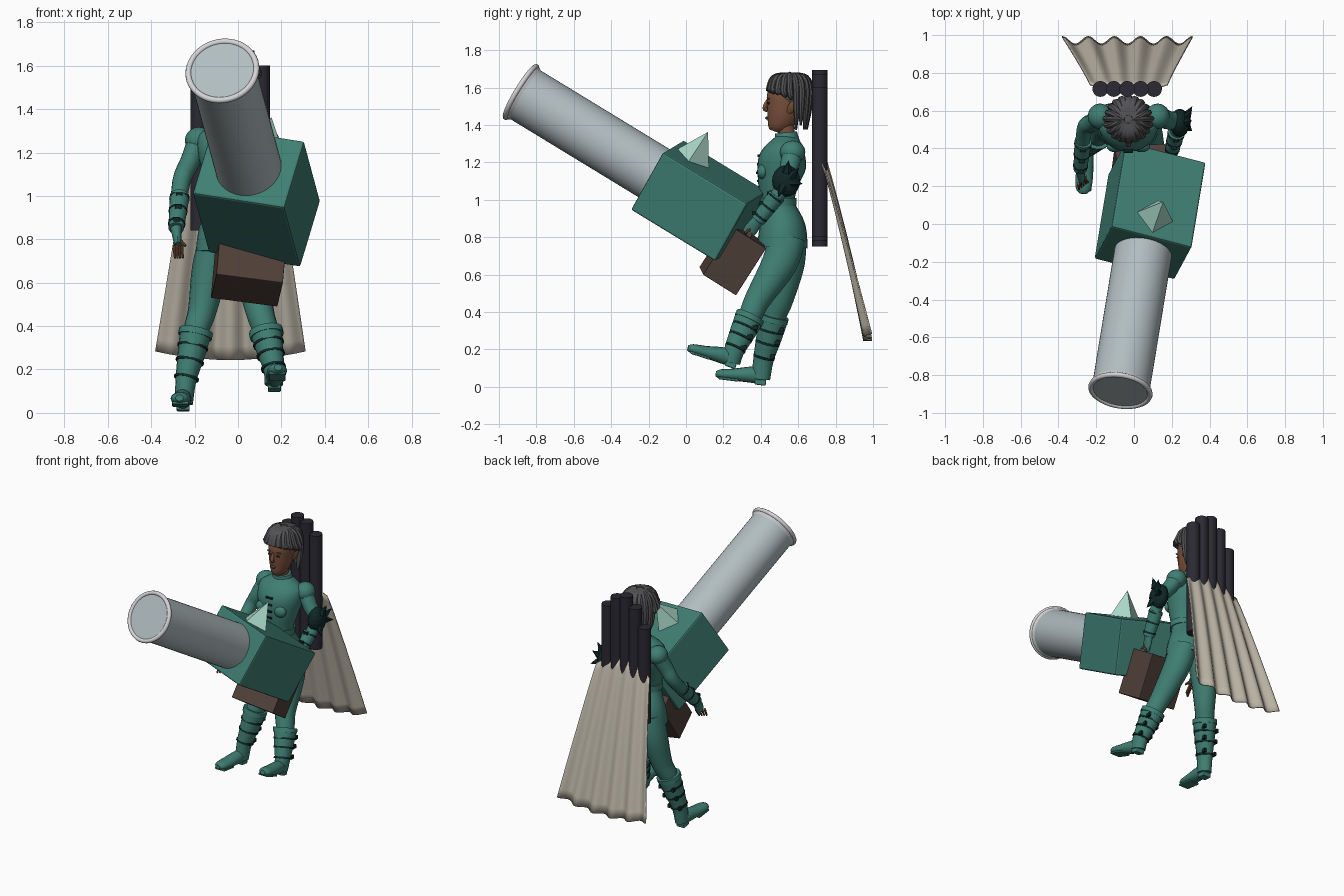
import bpy, bmesh, math
from math import sin, cos, pi, radians
from mathutils import Matrix, Vector

old = bpy.data.objects.get("Cube")
if old:
    bpy.data.objects.remove(old, do_unlink=True)


def material(name, r, g, b):
    m = bpy.data.materials.new(name)
    m.use_nodes = True
    m.diffuse_color = (r, g, b, 1)
    m.node_tree.nodes["Principled BSDF"].inputs["Base Color"].default_value = (r, g, b, 1)
    return m


TEAL = material("teal cloth", .05, .21, .17)
STEEL = material("pale steel", .44, .51, .53)
RIM = material("bright rim", .65, .65, .67)
BROWN = material("dark brown", .08, .05, .04)
BLACK = material("blue black", .024, .022, .032)
BEIGE = material("beige cloth", .5, .46, .38)
MINT = material("mint crystal", .4, .68, .58)
SKIN = material("brown skin", .19, .08, .043)
HAIR = material("grey hair", .085, .083, .088)
DARK = material("dark teal leather", .005, .02, .02)


def finish(name, bm, mat, smooth=True, bevel=0):
    bmesh.ops.recalc_face_normals(bm, faces=bm.faces)
    mesh = bpy.data.meshes.new(name)
    bm.to_mesh(mesh)
    bm.free()
    mesh.materials.append(mat)
    ob = bpy.data.objects.new(name, mesh)
    bpy.context.collection.objects.link(ob)
    if bevel:
        mod = ob.modifiers.new("bevel", "BEVEL")
        mod.width, mod.segments = bevel, 2
    if smooth:
        bpy.ops.object.select_all(action="DESELECT")
        ob.select_set(True)
        bpy.context.view_layer.objects.active = ob
        bpy.ops.object.shade_smooth_by_angle(angle=radians(40))
    return ob


def curve_through(keys, steps):
    """Smooth interpolation of (x, y, z, rx, ry) key sections."""
    keys = [Vector(k) for k in keys]
    out = []
    for i in range(len(keys) - 1):
        a, b, c, d = (keys[min(max(i + k, 0), len(keys) - 1)] for k in (-1, 0, 1, 2))
        for s in range(steps):
            t = s / steps
            out.append(b + (c - a) * (t / 2) + (a * 2 - b * 5 + c * 4 - d) * (t * t / 2)
                       + (b * 3 - a - c * 3 + d) * (t ** 3 / 2))
    return out + [keys[-1]]


def loft(name, mat, keys, sides=16, steps=4):
    """Tube with elliptical sections along a path."""
    path = curve_through(keys, steps)
    bm = bmesh.new()
    rings = []
    for i, p in enumerate(path):
        t = (path[min(i + 1, len(path) - 1)].xyz - path[max(i - 1, 0)].xyz).normalized()
        side = (Vector((1, 0, 0)) - t * t.x).normalized()
        up = t.cross(side)
        rings.append([bm.verts.new(p.xyz + side * p[3] * cos(a) + up * p[4] * sin(a))
                      for a in (2 * pi * k / sides for k in range(sides))])
    for lo, hi in zip(rings, rings[1:]):
        for k in range(sides):
            n = (k + 1) % sides
            bm.faces.new((lo[k], lo[n], hi[n], hi[k]))
    bm.faces.new(rings[0])
    bm.faces.new(rings[-1])
    return finish(name, bm, mat)


def box(name, mat, size, frame, bevel=0):
    bm = bmesh.new()
    bmesh.ops.create_cube(bm, size=1, matrix=frame @ Matrix.Diagonal((*size, 1)))
    return finish(name, bm, mat, False, bevel)


def cone(name, mat, r1, r2, depth, frame, sides=32, smooth=True):
    bm = bmesh.new()
    bmesh.ops.create_cone(bm, cap_ends=True, segments=sides, radius1=r1, radius2=r2,
                          depth=depth, matrix=frame)
    return finish(name, bm, mat, smooth)


def ball(name, mat, center, radii, smooth=True):
    bm = bmesh.new()
    bmesh.ops.create_uvsphere(bm, u_segments=16, v_segments=10, radius=1,
                              matrix=at(*center) @ Matrix.Diagonal((*radii, 1)))
    return finish(name, bm, mat, smooth)


def at(x, y, z):
    return Matrix.Translation((x, y, z))


def frame_from(origin, right, back):
    x, y = Vector(right).normalized(), Vector(back)
    y = (y - x * y.dot(x)).normalized()
    m = Matrix((x, y, x.cross(y))).transposed().to_4x4()
    m.translation = origin
    return m


# Cannon: housing, barrel with flared lip, crystal and magazine
gun = frame_from((.085, .071, .995), (.424, -.11, -.066), (.059, .454, -.272))
forward = Matrix.Rotation(pi / 2, 4, "X")
box("cannon_housing", TEAL, (.443, .533, .364), gun, .01)
cone("cannon_barrel", STEEL, .153, .153, .9, gun @ at(0, -.68, 0) @ forward, 48)
cone("barrel_flare", RIM, .153, .168, .03, gun @ at(0, -1.11, 0) @ forward, 48)
cone("muzzle_face", STEEL, .15, .15, .02, gun @ at(0, -1.122, 0) @ forward, 48)
bpy.ops.mesh.primitive_torus_add(major_radius=.158, minor_radius=.014,
                                 major_segments=48, minor_segments=10)
lip = bpy.context.object
lip.name = "muzzle_lip"
lip.matrix_world = gun @ at(0, -1.127, 0) @ forward
lip.data.materials.append(RIM)
bpy.ops.object.shade_smooth()
cone("crystal", MINT, .1, 0, .17, gun @ at(0, -.14, .265), 4, False)
box("magazine", BROWN, (.31, .21, .3),
    frame_from((.052, .25, .69), (.307, .02, -.04), (-.027, .18, -.113)), .004)

# Quiver of tubes on the back
for i, (low, high) in enumerate(((.84, 1.51), (.82, 1.63), (.75, 1.695), (.78, 1.67), (.8, 1.6))):
    cone("back_tube", BLACK, .042, .042, high - low, at(-.178 + .071 * i, .715, (low + high) / 2), 20)

# Pleated cape
bm = bmesh.new()
cols, rows = 60, 16
grid = []
for j in range(rows + 1):
    v = j / rows
    row = []
    for i in range(cols + 1):
        u = i / cols
        bow = 1 - (2 * u - 1) ** 2
        x = (-.235 - .145 * v) * (1 - u) + (.18 + .13 * v) * u
        top, bottom = 1.17 + .08 * bow, .285 - .04 * bow
        y = .735 + .24 * v ** .9 + (.006 + .014 * v) * cos(10 * pi * u)
        row.append(bm.verts.new((x, y, top + (bottom - top) * v)))
    grid.append(row)
for r0, r1 in zip(grid, grid[1:]):
    for i in range(cols):
        bm.faces.new((r0[i], r0[i + 1], r1[i + 1], r1[i]))
cape = finish("cape", bm, BEIGE)
cape.modifiers.new("thickness", "SOLIDIFY").thickness = .007

# Jacket, collar and belt; sections are height, depth, half width, half depth
MID = -.03


def upright(name, mat, sections, **kw):
    return loft(name, mat, [(MID, y, z, rx, ry) for z, y, rx, ry in sections], 24, **kw)


upright("jacket", TEAL, ((.745, .515, .165, .135), (.85, .515, .15, .125), (.98, .49, .105, .092),
                         (1.1, .495, .13, .112), (1.2, .515, .155, .13), (1.28, .535, .15, .1),
                         (1.34, .545, .06, .055)))
upright("belt", TEAL, ((.97, .49, .115, .102), (1.01, .49, .115, .102)), steps=1)
upright("collar", TEAL, ((1.31, .54, .075, .068), (1.36, .535, .058, .058)), steps=1)
upright("neck", SKIN, ((1.3, .545, .04, .042), (1.43, .53, .042, .045)), steps=1)
for i in range(4):
    box("jacket_clasp", DARK, (.05, .015, .012), at(MID, .383 + .004 * abs(i - 1), 1.1 + .045 * i))
for side in (-1, 1):
    ball("chest_pocket", TEAL, (MID + side * .07, .41, 1.15), (.045, .03, .04))

# Head, face and ears
upright("head", SKIN, ((1.365, .475, .02, .03), (1.39, .485, .045, .053), (1.44, .51, .066, .082),
                       (1.5, .53, .077, .1), (1.56, .54, .08, .105), (1.62, .55, .06, .08)))
loft("nose", SKIN, ((MID, .437, 1.535, .007, .008), (MID, .42, 1.49, .014, .012),
                    (MID, .435, 1.475, .01, .008)), 10)
ball("lips", BROWN, (MID, .433, 1.437, ), (.02, .01, .008))
for side in (-1, 1):
    ball("eye", DARK, (MID + side * .032, .442, 1.517), (.013, .007, .007))
    ball("eyebrow", HAIR, (MID + side * .034, .442, 1.54), (.02, .008, .004))
    loft("ear", SKIN, ((MID + side * .07, .55, 1.465, .01, .012), (MID + side * .085, .57, 1.5, .012, .024),
                       (MID + side * .105, .6, 1.555, .004, .005)), 10)

# Hair: trimmed cap with swept locks
bm = bmesh.new()
bmesh.ops.create_uvsphere(bm, u_segments=24, v_segments=16, radius=1,
                          matrix=at(MID, .553, 1.57) @ Matrix.Diagonal((.1, .12, .11, 1)))
bmesh.ops.bisect_plane(bm, geom=bm.verts[:] + bm.edges[:] + bm.faces[:], clear_outer=True,
                       plane_co=(0, .5, 1.565), plane_no=(0, -.62, -.78))
finish("hair_cap", bm, HAIR)
for i in range(20):
    a = 2 * pi * i / 20
    c, s = cos(a), sin(a)
    end = 1.375 + .012 * (i % 3) if s > .1 else 1.54 - .07 * s
    reach = .9 if s > .1 else 1.02
    loft("hair_lock", HAIR, ((MID + .02 * c, .555 + .02 * s, 1.672, .014, .01),
                             (MID + .075 * c, .555 + .085 * s, 1.652, .022, .018),
                             (MID + .105 * c, .555 + .11 * s, 1.59, .024, .018),
                             (MID + .11 * c * reach, .56 + .108 * s * reach, (1.57 + end) / 2, .026, .016),
                             (MID + .1 * c * reach, .56 + .1 * s * reach, end, .008, .006)), 8)


# Limbs with bands, buckles and cuffs
def band(name, mat, a, b, t, radius, width):
    a, b = Vector(a), Vector(b)
    d = (b - a).normalized() * width / 2
    p = a.lerp(b, t)
    loft(name, mat, [(*(p - d), radius, radius), (*(p + d), radius, radius)], steps=1)
    return p


def leg(name, hip, thigh, knee, cuff, ankle, heel, toe):
    loft(name, TEAL, ((*hip, .08, .1), (*thigh, .083, .095), (*knee, .066, .07), (*cuff, .058, .062),
                      (*ankle, .042, .045)))
    loft(name + "_boot", TEAL, ((*cuff, .073, .078), (*Vector(cuff).lerp(Vector(ankle), .5), .062, .068),
                                (*ankle, .048, .055), (*(Vector(heel) + Vector((0, -.03, .03))), .042, .05)))
    band(name + "_boot_cuff", TEAL, cuff, ankle, .02, .079, .03)
    for t, r in ((.3, .072), (.6, .066), (.95, .058)):
        p = band(name + "_strap", DARK, cuff, ankle, t, r, .012)
        for side in (-1, 1):
            box(name + "_buckle", DARK, (.016, .03, .024), at(p.x + side * r * .7, p.y + r * .75, p.z))
    h, t = Vector(heel), Vector(toe)
    rise = Vector((0, 0, 1))
    loft(name + "_foot", TEAL, ((*(h + rise * .035), .028, .03), (*(h.lerp(t, .2) + rise * .045), .04, .045),
                                (*(h.lerp(t, .65) + rise * .032), .046, .032),
                                (*(h.lerp(t, .9) + rise * .026), .04, .026), (*(t + rise * .024), .018, .014)))
    sole = h.lerp(t, .75)
    box(name + "_heel", TEAL, (.06, .06, .03), frame_from(h.lerp(t, .12) + rise * .008, (1, 0, 0), h - t), .006)
    box(name + "_sole", TEAL, (.078, .11, .014), frame_from(sole + rise * .004, (1, 0, 0), h - t), .006)


leg("left_leg", (.045, .54, .8), (.065, .5, .66), (.1, .385, .47), (.13, .34, .37),
    (.165, .26, .2), (.165, .27, .1), (.185, .01, .185))
leg("right_leg", (-.1, .54, .8), (-.13, .54, .66), (-.165, .505, .47), (-.195, .47, .37),
    (-.24, .415, .15), (-.25, .43, .012), (-.27, .16, .045))


def arm(name, shoulder, elbow, wrist, knuckle):
    upper = Vector(shoulder).lerp(Vector(elbow), .5)
    ball(name + "_shoulder", TEAL, shoulder, (.065, .068, .062))
    loft(name, TEAL, ((*shoulder, .052, .055), (*upper, .046, .05), (*elbow, .042, .043), (*wrist, .03, .032)))
    e, w, k = Vector(elbow), Vector(wrist), Vector(knuckle)
    loft(name + "_bracer", TEAL, ((*e.lerp(w, .3), .046, .048), (*w, .036, .038)))
    for t in (.35, .62, .9):
        p = band(name + "_strap", DARK, elbow, wrist, t, .051 - .012 * t, .012)
        box(name + "_buckle", DARK, (.03, .02, .02), at(p.x, p.y - .036, p.z + .02))
    loft(name + "_glove", TEAL, ((*w, .026, .03), (*w.lerp(k, .6), .02, .036), (*k, .016, .032)))
    for i in range(4):
        f = k + Vector((.012 * (i - 1.5), .014 * (i - 1.5), 0))
        tip = f + (k - w) * .55 + Vector((0, -.004 * i, -.012))
        loft(name + "_finger", SKIN, ((*f, .008, .009), (*tip, .005, .006)), 8)
    loft(name + "_thumb", SKIN, ((*w.lerp(k, .5), .01, .01), (*(k + Vector((.035, -.015, .0))), .006, .006)), 8)


arm("right_arm", (-.18, .57, 1.255), (-.262, .5, 1.06), (-.285, .29, .85), (-.277, .235, .77))
arm("left_arm", (.125, .57, 1.255), (.235, .53, 1.08), (.2, .385, .89), (.175, .33, .82))

# Spiked guard on the left elbow
ball("elbow_guard", DARK, (.242, .535, 1.1), (.052, .075, .085), False)
for dy, dz in ((.05, .05), (.06, -.01), (-.03, -.06), (.01, .08)):
    out = Vector((.04, dy, dz))
    tilt = out.to_track_quat("Z", "Y").to_matrix().to_4x4()
    cone("guard_spike", DARK, .03, 0, .07, at(.25, .535, 1.1) @ at(*out) @ tilt, 6, False)
